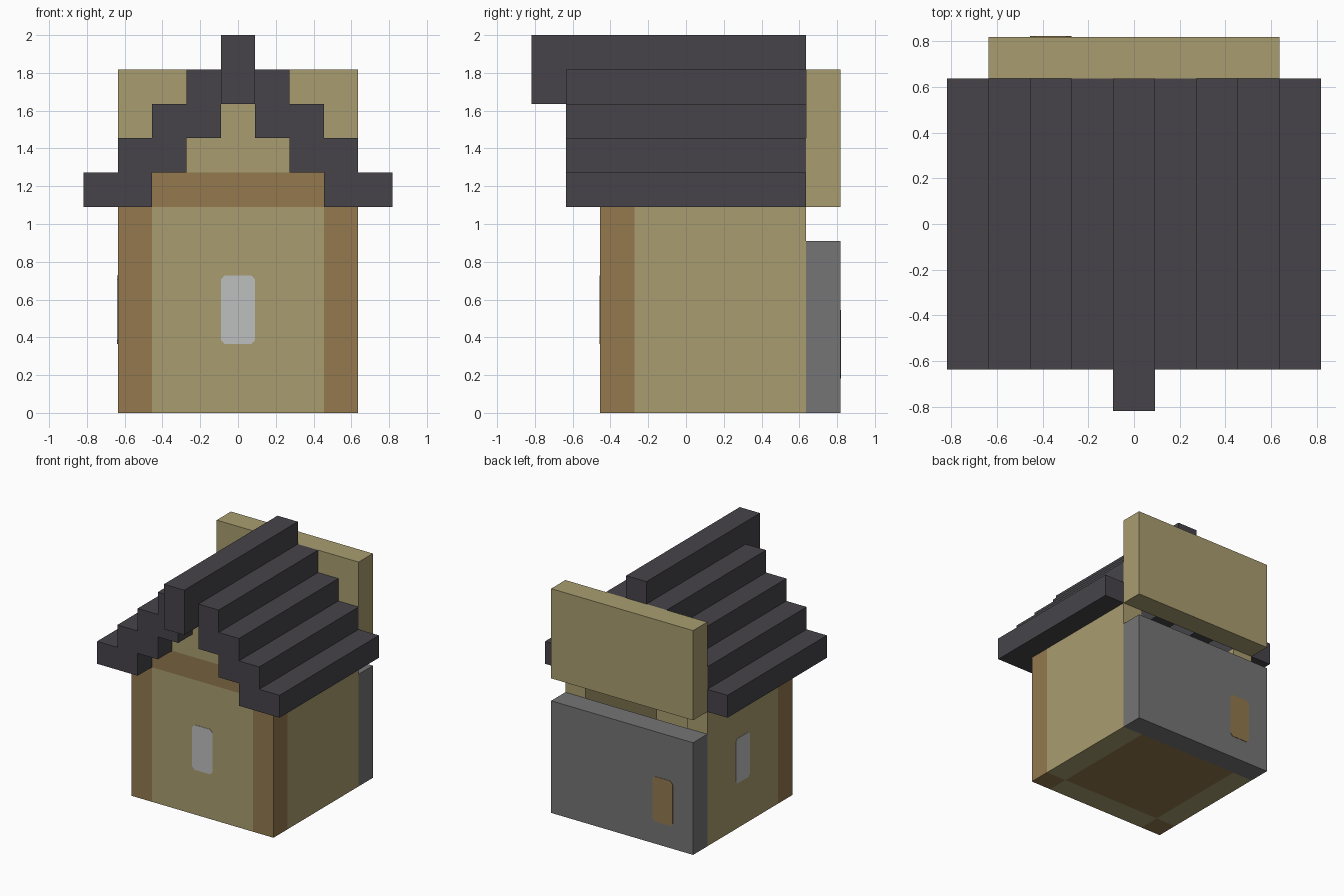
import bpy
import bmesh

cube = bpy.data.objects.get("Cube")
if cube:
    bpy.data.objects.remove(cube, do_unlink=True)

U = 2 / 11  # one building block


def material(name, rgb):
    """Flat colour given as 8-bit sRGB, stored as linear."""
    lin = [((c / 255 + 0.055) / 1.055) ** 2.4 for c in rgb] + [1]
    mat = bpy.data.materials.new(name)
    mat.use_nodes = True
    mat.diffuse_color = lin
    mat.node_tree.nodes["Principled BSDF"].inputs["Base Color"].default_value = lin
    return mat


PLASTER = material("plaster", (169, 157, 112))
TIMBER = material("timber", (147, 121, 78))
ROOF = material("roof_slate", (70, 68, 73))
STONE = material("stone", (117, 117, 117))
GLASS = material("glass", (190, 191, 191))


def box(name, mat, x, y, z, axis=None):
    """Box from (min, max) ranges in blocks. With an axis it becomes a pane that
    runs through a wall along it, a hair proud, with clipped corners."""
    ranges = [x, y, z]
    bm = bmesh.new()
    bmesh.ops.create_cube(bm, size=1)
    for v in bm.verts:
        for i, (lo, hi) in enumerate(ranges):
            v.co[i] = U * (lo + (hi - lo) * (v.co[i] + 0.5))
            if i == axis:
                v.co[i] += 0.003 if v.co[i] > U * (lo + hi) / 2 else -0.003
    if axis is not None:
        edges = [e for e in bm.edges
                 if abs(e.verts[0].co[axis] - e.verts[1].co[axis]) > 0.01]
        bmesh.ops.bevel(bm, geom=edges, offset=0.022, segments=1, affect='EDGES')
    mesh = bpy.data.meshes.new(name)
    bm.to_mesh(mesh)
    bm.free()
    mesh.materials.append(mat)
    obj = bpy.data.objects.new(name, mesh)
    bpy.context.collection.objects.link(obj)
    return obj


def pair(name, mat, x, y, z):
    """Mirrored left (+x) and right (-x) boxes."""
    box("left_" + name, mat, x, y, z)
    box("right_" + name, mat, (-x[1], -x[0]), y, z)


FRONT = (-2.5, -1.5)  # depth of the front wall
BACK = (3.5, 4.5)     # depth of the back panels
INSIDE = (-1.5, 3.5)  # depth of the hollow room

# Walls, corner posts and floor
box("front_wall", PLASTER, (-2.5, 2.5), FRONT, (0, 6))
pair("corner_post", TIMBER, (2.5, 3.5), FRONT, (0, 6))
pair("side_wall", PLASTER, (2.5, 3.5), INSIDE, (0, 6))
box("floor", TIMBER, (-2.5, 2.5), INSIDE, (0, 1))

# Beam and stepped gable
box("front_beam", TIMBER, (-2.5, 2.5), FRONT, (6, 7))
box("lower_gable", PLASTER, (-1.5, 1.5), FRONT, (7, 8))
box("upper_gable", PLASTER, (-0.5, 0.5), FRONT, (8, 9))

# Separate lower and upper back panels with an open gap between
box("back_lower_panel", STONE, (-3.5, 3.5), BACK, (0, 5))
box("back_upper_panel", PLASTER, (-3.5, 3.5), BACK, (6, 10))

# Windows and door patch
box("front_window", GLASS, (-0.5, 0.5), FRONT, (2, 4), axis=1)
box("side_window", GLASS, (-3.5, -2.5), (0.5, 1.5), (2, 4), axis=0)
box("back_hatch", TIMBER, (-2.5, -1.5), BACK, (1, 3), axis=1)

# Stepped roof: ridge, then slats going down to the eaves
box("roof_ridge", ROOF, (-0.5, 0.5), (-4.5, 3.5), (9, 11))
for step in range(4):
    inner = 0.5 + step
    bottom = max(8 - step, 6)
    pair(f"roof_slat_{step + 1}", ROOF, (inner, inner + 1), (-3.5, 3.5),
         (bottom, 10 - step))
